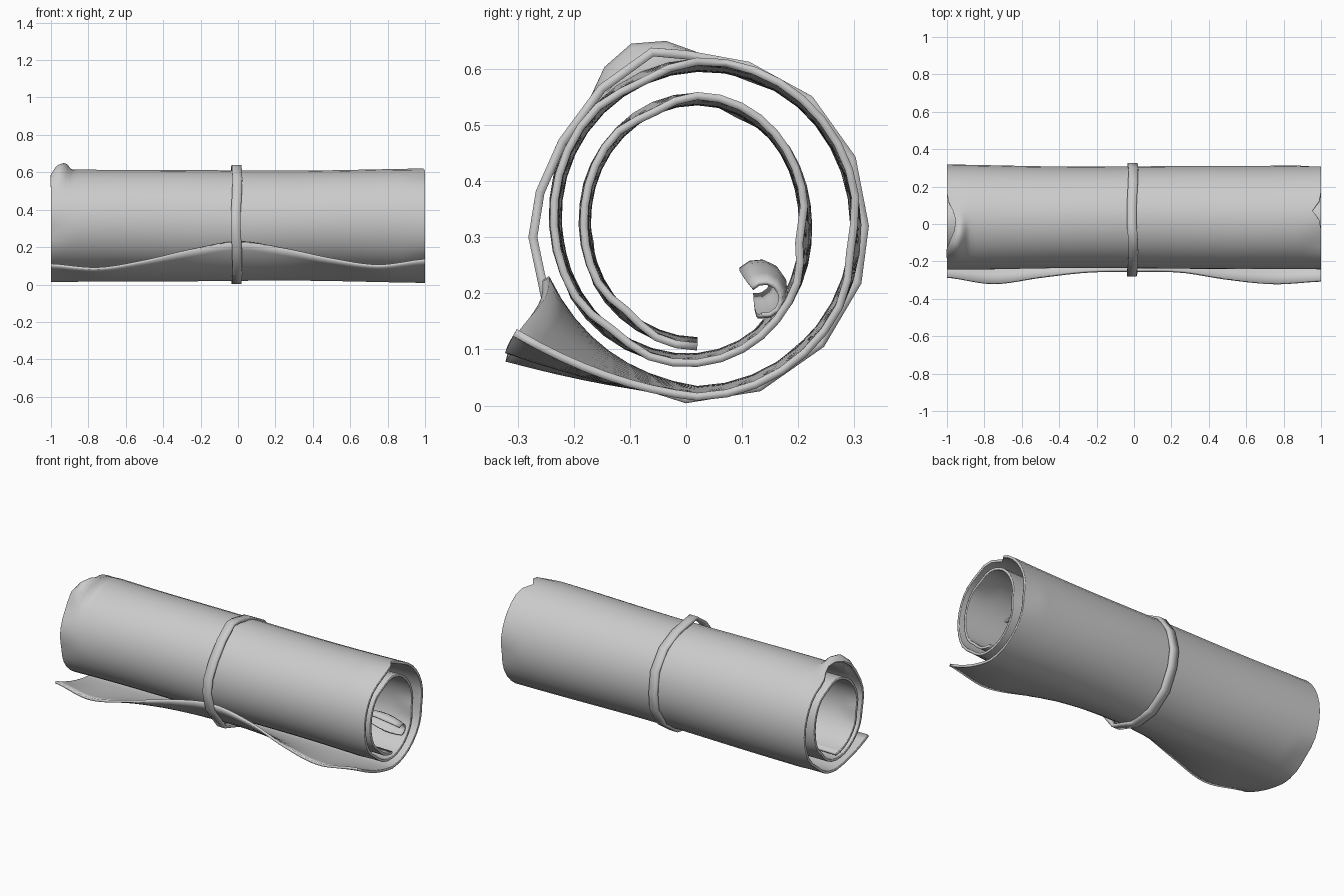
import bpy, bmesh, math
from mathutils import Vector

if "Cube" in bpy.data.objects:
    bpy.data.objects.remove(bpy.data.objects["Cube"], do_unlink=True)

paper = bpy.data.materials.new("plain_grey")
paper.use_nodes = True
GREY = (0.6, 0.6, 0.6, 1)
paper.diffuse_color = GREY
paper.node_tree.nodes["Principled BSDF"].inputs["Base Color"].default_value = GREY


def spline(pts, t):
    """Smooth curve through the points, with t running from zero to one."""
    f = min(max(t, 0), 1) * (len(pts) - 1)
    i = min(int(f), len(pts) - 2)
    f -= i
    p = [Vector(pts[min(max(i + k, 0), len(pts) - 1)]) for k in (-1, 0, 1, 2)]
    return 0.5 * (2 * p[1] + (p[2] - p[0]) * f
                  + (2 * p[0] - 5 * p[1] + 4 * p[2] - p[3]) * f ** 2
                  + (3 * p[1] - p[0] - 3 * p[2] + p[3]) * f ** 3)


def bump(value, centre, width):
    d = abs(value - centre) / width
    return 0.5 + 0.5 * math.cos(math.pi * d) if d < 1 else 0


def surface(name, rows, thickness, closed=False, angle=50):
    """Skin a grid of points and give it paper thickness."""
    bm = bmesh.new()
    grid = [[bm.verts.new(p) for p in row] for row in rows]
    pairs = list(zip(grid, grid[1:]))
    if closed:
        pairs.append((grid[-1], grid[0]))
    for a, b in pairs:
        for j in range(len(a) - 1):
            bm.faces.new((a[j], a[j + 1], b[j + 1], b[j]))
    bmesh.ops.recalc_face_normals(bm, faces=bm.faces)
    mesh = bpy.data.meshes.new(name)
    bm.to_mesh(mesh)
    bm.free()
    mesh.materials.append(paper)
    ob = bpy.data.objects.new(name, mesh)
    bpy.context.collection.objects.link(ob)
    solid = ob.modifiers.new("thickness", 'SOLIDIFY')
    solid.thickness = thickness
    solid.offset = 0
    bpy.ops.object.select_all(action='DESELECT')
    ob.select_set(True)
    bpy.context.view_layer.objects.active = ob
    bpy.ops.object.shade_smooth_by_angle(angle=math.radians(angle))
    return ob


# Rolled sheet: two turns of a spiral, radius given at each quarter turn
CY, CZ = 0.02, 0.322
RADII = [(r, 0) for r in (0.303, 0.288, 0.288, 0.256, 0.243, 0.195, 0.227, 0.203, 0.214)]
COLS, TURN_STEPS, FLAP_STEPS = 56, 72, 8
columns = [math.sin(math.pi / 2 * (2 * i / COLS - 1)) for i in range(COLS + 1)]


def roll_point(x, t):
    turn = t * 720
    a = math.radians(turn - 90)
    r = spline(RADII, t)[0]
    r *= 0.975 + 0.03 * x * x
    # soft crumples near both ends
    edge = max(0, (abs(x) - 0.88) / 0.12)
    r -= 0.012 * edge * max(0, math.sin(3 * a + 2 * x)) ** 4
    r += 0.002 * math.sin(2 * a + 5 * x)
    # torn notches and a lifted corner on the outer turn
    px = x
    if x < 0:
        px += 0.05 * edge * bump(turn, 183, 32)
        r += 0.055 * bump(x, -0.96, 0.08) * bump(turn, 200, 30)
    else:
        px -= 0.045 * edge * bump(turn, 170, 14)
    return px, CY + r * math.cos(a), CZ + r * math.sin(a)


# Loose front flap: open near the ends, pressed to the roll in the middle
EDGE = [(-0.285, 0.105), (-0.32, 0.085), (-0.285, 0.125), (-0.255, 0.185), (-0.25, 0.227),
        (-0.255, 0.19), (-0.295, 0.135), (-0.32, 0.1), (-0.305, 0.13)]
rows = []
for k in range(FLAP_STEPS):
    row = []
    for x in columns:
        tip = spline(EDGE, (x + 1) / 2)
        base = Vector(roll_point(x, 0)[1:])
        lift = (tip[1] - 0.09) / 0.14
        control = Vector((-0.13 - 0.04 * lift, base[1] + 0.012 + 0.02 * lift))
        s = k / FLAP_STEPS
        p = tip * (1 - s) ** 2 + control * 2 * s * (1 - s) + base * s * s
        row.append((x, p[0], p[1]))
    rows.append(row)
for k in range(TURN_STEPS + 1):
    rows.append([roll_point(x, k / TURN_STEPS) for x in columns])
surface("rolled_sheet", rows, 0.014)

# Curled scrap of the inner edge, inside the left end
rows = []
for i in range(7):
    s = i / 6
    size = 0.045 * (0.35 + 0.65 * math.sin(math.pi * (0.15 + 0.7 * s)))
    row = []
    for j in range(9):
        a = math.radians(-100 + 30 * j)
        row.append((0.77 + 0.21 * s, 0.125 + 0.015 * s + size * math.cos(a),
                    0.225 - 0.035 * s + size * math.sin(a)))
    rows.append(row)
surface("inner_curl", rows, 0.008)

# Tie band around the middle, with a slack kink at the top front
LOOP = [(0.318, 0.32), (0.295, 0.44), (0.22, 0.545), (0.11, 0.605), (0, 0.625), (-0.06, 0.63),
        (-0.15, 0.565), (-0.22, 0.47), (-0.26, 0.38), (-0.273, 0.3), (-0.25, 0.19),
        (-0.15, 0.06), (0, 0.012), (0.13, 0.033), (0.24, 0.11), (0.305, 0.22)]
rows = []
for i, (y, z) in enumerate(LOOP):
    shift = -0.008 + 0.005 * math.sin(i * 1.3)
    rows.append([(shift + w, y, z) for w in (-0.026, 0, 0.026)])
surface("tie_band", rows, 0.016, closed=True)
